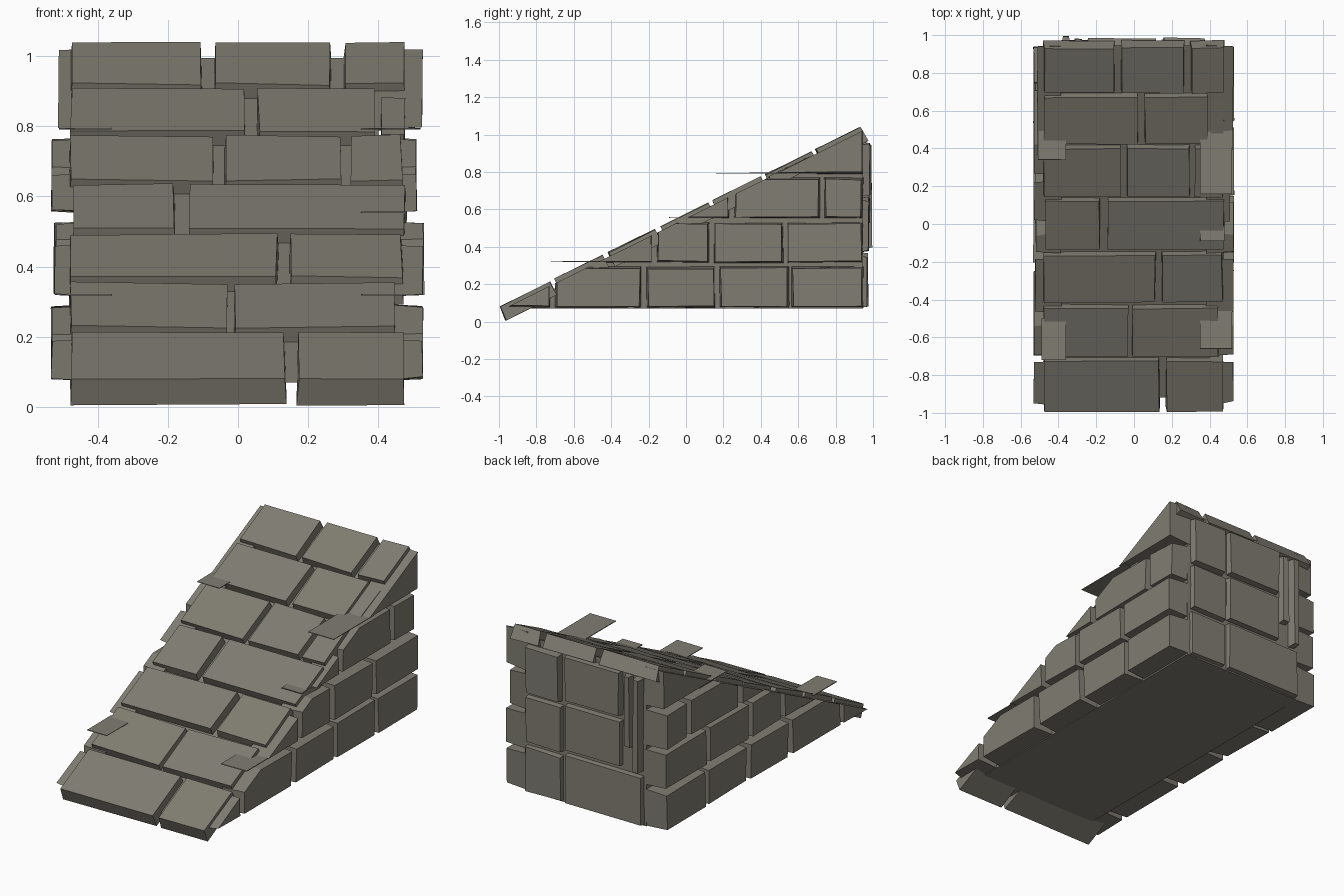
import bpy, bmesh, math, random
from mathutils import Vector

if "Cube" in bpy.data.objects:
    bpy.data.objects.remove(bpy.data.objects["Cube"])

random.seed(4)
stone = bpy.data.materials.new("warm grey stone")
stone.diffuse_color = (0.215, 0.204, 0.168, 1)
stone.use_nodes = True
stone.node_tree.nodes["Principled BSDF"].inputs["Base Color"].default_value = stone.diffuse_color

# Slope line of the ramp surface, seen from the side
START = Vector((0, -1.0, 0.08))
ANGLE = math.atan2(0.96, 1.935)
ALONG = Vector((0, math.cos(ANGLE), math.sin(ANGLE)))
NORMAL = Vector((0, -math.sin(ANGLE), math.cos(ANGLE)))


def finish(bm, name):
    bmesh.ops.recalc_face_normals(bm, faces=bm.faces)
    mesh = bpy.data.meshes.new(name)
    bm.to_mesh(mesh)
    bm.free()
    mesh.materials.append(stone)
    obj = bpy.data.objects.new(name, mesh)
    bpy.context.collection.objects.link(obj)
    return obj


def brick(name, lo, hi, face=None, jitter=0.004, taper=0.008, cut=None, on_slope=False):
    """Irregular box; face=(axis, sign) is the outer side, which is slightly smaller.
    cut trims the box that far under the ramp surface."""
    bm = bmesh.new()
    bmesh.ops.create_cube(bm, size=1)
    lo, hi = Vector(lo), Vector(hi)
    mid, size = (lo + hi) / 2, hi - lo
    for v in bm.verts:
        signs = [1 if c > 0 else -1 for c in v.co]
        p = Vector([mid[i] + signs[i] * size[i] / 2 for i in range(3)])
        for i in range(3):
            if face and signs[face[0]] == face[1] and i != face[0]:
                p[i] -= signs[i] * taper
            p[i] += random.uniform(-jitter, jitter)
        v.co = START + Vector((p.x, 0, 0)) + ALONG * p.y + NORMAL * p.z if on_slope else p
    if cut is not None:
        bmesh.ops.bisect_plane(bm, geom=bm.verts[:] + bm.edges[:] + bm.faces[:],
                               plane_co=START - NORMAL * cut, plane_no=NORMAL,
                               clear_outer=True)
        rim = [e for e in bm.edges if e.is_boundary]
        if rim:
            bmesh.ops.holes_fill(bm, edges=rim)
    return finish(bm, name)


# Solid wedge behind all the stones
brick("core", (-0.40, -0.99, 0.07), (0.40, 0.945, 1.2), jitter=0, cut=0.045)

# Paving slabs on the slope: (y start, y end, x spans)
slab_rows = [
    (-1.0, -0.725, [(-0.48, 0.135), (0.17, 0.475)]),
    (-0.705, -0.445, [(-0.48, -0.03), (-0.01, 0.45)]),
    (-0.42, -0.165, [(-0.48, 0.115), (0.145, 0.47)]),
    (-0.14, 0.12, [(-0.47, -0.18), (-0.14, 0.48)]),
    (0.14, 0.40, [(-0.48, -0.07), (-0.04, 0.295), (0.32, 0.47)]),
    (0.42, 0.675, [(-0.48, 0.02), (0.055, 0.39)]),
    (0.69, 0.935, [(-0.48, -0.10), (-0.07, 0.265), (0.30, 0.475)]),
]
for r, (y0, y1, spans) in enumerate(slab_rows):
    s0, s1 = (y0 + 1) / ALONG.y, (y1 + 1) / ALONG.y
    for x0, x1 in spans:
        brick(f"ramp_slab_{r + 1}", (x0, s0, -0.083), (x1, s1, 0.0),
              face=(2, 1), taper=0.004, on_slope=True)
# Narrow sunken slab at the edge of the sixth row
brick("edge_slab", (0.41, 1.60, -0.08), (0.475, 1.84, -0.02), on_slope=True)

# Side wall courses: (z bottom, z top, right x, left x, y spans)
courses = [
    (0.075, 0.292, 0.525, 0.53,
     [(-0.97, -0.725), (-0.70, -0.24), (-0.21, 0.155), (0.18, 0.55), (0.565, 0.945)]),
    (0.315, 0.53, 0.527, 0.522, [(-0.50, -0.18), (-0.155, 0.125), (0.15, 0.52), (0.54, 0.945)]),
    (0.552, 0.768, 0.508, 0.53, [(-0.02, 0.23), (0.26, 0.715), (0.74, 0.945)]),
    (0.79, 1.03, 0.525, 0.512, [(0.43, 0.945)]),
]
for c, (z0, z1, right, left, spans) in enumerate(courses):
    for side, outer in ((1, right), (-1, left)):
        for y0, y1 in spans:
            x0, x1 = sorted((side * 0.385, side * outer))
            brick(f"side_block_{c + 1}", (x0, y0, z0), (x1, y1, z1),
                  face=(0, side), cut=0.022)

# Back wall stones: (x low, x high, z low, z high, y outer)
back_stones = [
    (0.14, 0.39, 0.075, 0.35, 0.970), (-0.39, 0.12, 0.075, 0.37, 0.972),
    (0.14, 0.38, 0.37, 0.65, 0.975), (-0.25, 0.12, 0.39, 0.67, 0.977),
    (0.15, 0.38, 0.67, 0.95, 0.985), (-0.25, 0.12, 0.69, 0.96, 0.985),
    (-0.32, -0.27, 0.52, 0.95, 0.980), (-0.385, -0.335, 0.39, 0.95, 0.992),
]
for x0, x1, z0, z1, y in back_stones:
    brick("back_stone", (x0, 0.92, z0), (x1, y, z1), face=(1, 1))

# Thin flat slivers jutting out of the joints: (x low, x high, y low, y high, z)
slivers = [
    (0.35, 0.52, 0.16, 0.54, 0.793), (-0.51, -0.36, 0.34, 0.50, 0.793),
    (0.35, 0.48, -0.09, 0.02, 0.555),
    (0.35, 0.52, -0.66, -0.44, 0.320), (-0.49, -0.36, -0.72, -0.50, 0.320),
]
for x0, x1, y0, y1, z in slivers:
    brick("joint_sliver", (x0, y0, z - 0.002), (x1, y1, z + 0.002), jitter=0.001)
